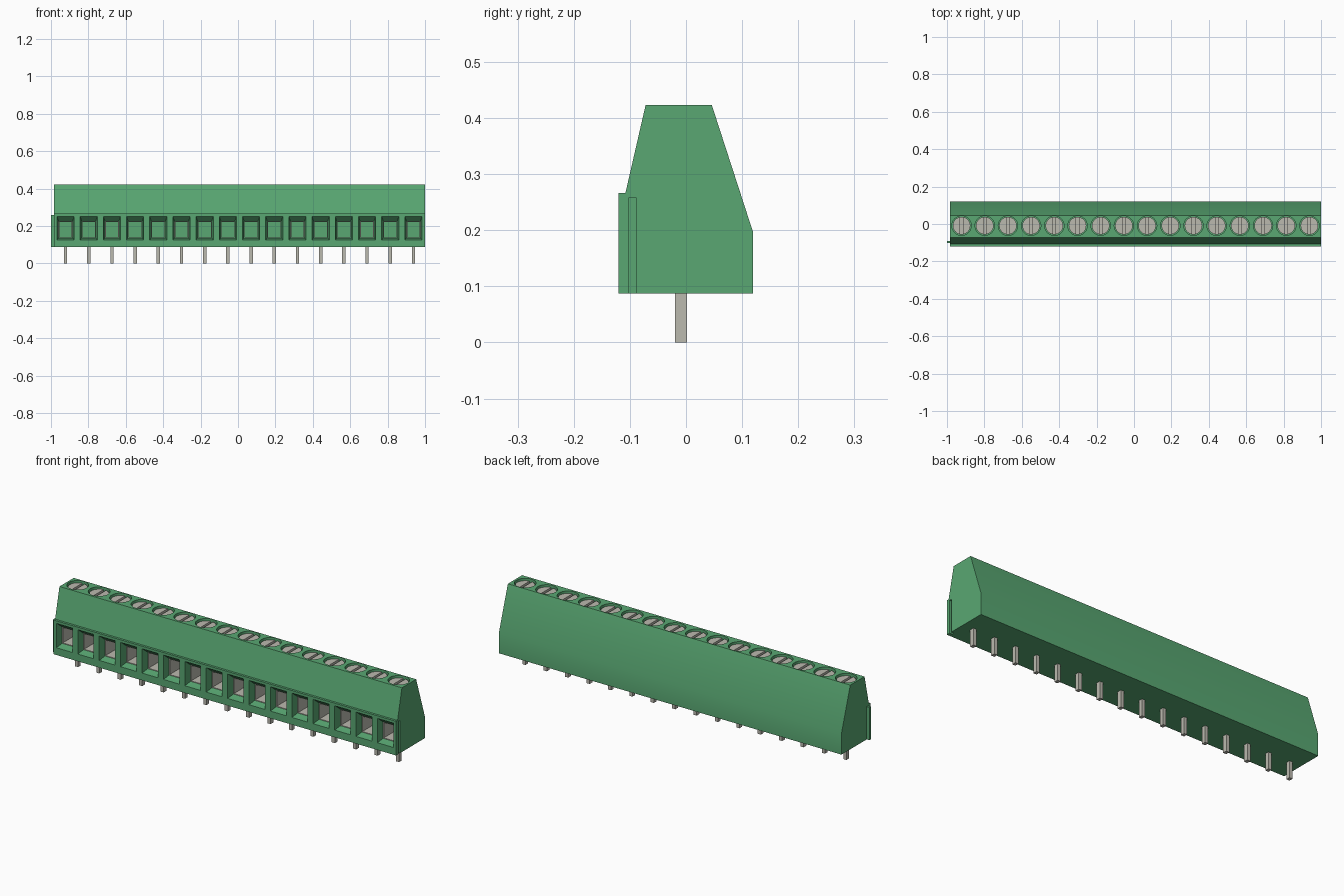
import bpy, bmesh, math

if "Cube" in bpy.data.objects:
    bpy.data.objects.remove(bpy.data.objects["Cube"], do_unlink=True)

POLES = 16
PITCH = 0.124
X_MIN, X_MAX = -0.984, 1.0
X0 = X_MIN + PITCH / 2          # centre of the first pole
SCREW_Y = -0.009


def material(name, rgb):
    m = bpy.data.materials.new(name)
    m.use_nodes = True
    m.diffuse_color = (*rgb, 1)
    m.node_tree.nodes["Principled BSDF"].inputs["Base Color"].default_value = (*rgb, 1)
    return m


GREEN = material("green plastic", (0.10, 0.39, 0.17))
METAL = material("grey metal", (0.50, 0.49, 0.43))


def finish(bm, name, mat):
    bmesh.ops.recalc_face_normals(bm, faces=bm.faces[:])
    me = bpy.data.meshes.new(name)
    bm.to_mesh(me)
    bm.free()
    me.materials.append(mat)
    ob = bpy.data.objects.new(name, me)
    bpy.context.collection.objects.link(ob)
    return ob


def loft(name, rings, mat, closed=False):
    """Join rings of points; cap the ends, or join last ring to first."""
    bm = bmesh.new()
    vs = [[bm.verts.new(p) for p in r] for r in rings]
    pairs = list(zip(vs, vs[1:]))
    if closed:
        pairs.append((vs[-1], vs[0]))
    else:
        bm.faces.new(vs[0])
        bm.faces.new(vs[-1])
    n = len(vs[0])
    for a, b in pairs:
        for i in range(n):
            j = (i + 1) % n
            bm.faces.new((a[i], a[j], b[j], b[i]))
    return finish(bm, name, mat)


def rect(y, hw, z0, z1, cx=X0):
    return [(cx - hw, y, z0), (cx + hw, y, z0), (cx + hw, y, z1), (cx - hw, y, z1)]


def box(name, x0, x1, y0, y1, z0, z1, mat):
    cx, hw = (x0 + x1) / 2, (x1 - x0) / 2
    return loft(name, [rect(y0, hw, z0, z1, cx), rect(y1, hw, z0, z1, cx)], mat)


def cylinder(name, r, z0, z1, mat, sides=32):
    rings = [[(X0 + r * math.cos(2 * math.pi * i / sides),
               SCREW_Y + r * math.sin(2 * math.pi * i / sides), z)
              for i in range(sides)] for z in (z0, z1)]
    return loft(name, rings, mat)


def apply_modifier(ob, mod):
    with bpy.context.temp_override(object=ob, active_object=ob, selected_objects=[ob]):
        bpy.ops.object.modifier_apply(modifier=mod.name)


def repeat(ob):
    """One copy for each pole."""
    m = ob.modifiers.new("poles", 'ARRAY')
    m.count = POLES
    m.use_relative_offset = False
    m.use_constant_offset = True
    m.constant_offset_displace = (PITCH, 0, 0)
    apply_modifier(ob, m)
    return ob


def cut(ob, cutter):
    cutter.hide_render = True
    m = ob.modifiers.new("cut", 'BOOLEAN')
    m.operation = 'DIFFERENCE'
    m.solver = 'EXACT'
    m.object = cutter
    apply_modifier(ob, m)
    bpy.data.objects.remove(cutter, do_unlink=True)


def smooth(ob):
    bpy.ops.object.select_all(action='DESELECT')
    ob.select_set(True)
    bpy.context.view_layer.objects.active = ob
    bpy.ops.object.shade_smooth_by_angle(angle=math.radians(30))


# Housing: side profile (y, z) extruded along x
profile = [(-0.12, 0.087), (0.119, 0.087), (0.119, 0.198), (0.046, 0.423),
           (-0.072, 0.423), (-0.108, 0.266), (-0.12, 0.266)]
housing = loft("housing", [[(x, y, z) for y, z in profile] for x in (X_MIN, X_MAX)], GREEN)

# Wire entries: funnel leading to a square hole
entry = loft("entry_cutter", [rect(-0.14, 0.046, 0.125, 0.252),
                              rect(-0.118, 0.046, 0.125, 0.252),
                              rect(-0.088, 0.037, 0.137, 0.225),
                              rect(0.03, 0.037, 0.137, 0.225)], GREEN)
cut(housing, repeat(entry))

# Screw wells in the top
cut(housing, repeat(cylinder("well_cutter", 0.052, 0.38, 0.45, GREEN)))

# Joining groove on the left end, matching tab on the right end
cut(housing, box("groove_cutter", 0.985, 1.02, -0.102, -0.089, 0.07, 0.258, GREEN))
box("joining_tab", -1.0, X_MIN, -0.102, -0.09, 0.087, 0.258, GREEN)
smooth(housing)

# Slotted screws
screws = cylinder("screws", 0.047, 0.375, 0.413, METAL)
cut(screws, box("slot_cutter", X0 - 0.007, X0 + 0.007, -0.1, 0.1, 0.394, 0.45, METAL))
repeat(screws)
smooth(screws)

# Metal clamp sleeves inside the wire entries
repeat(loft("clamp_sleeves", [rect(-0.086, 0.0365, 0.1375, 0.2245),
                              rect(0.029, 0.0365, 0.1375, 0.2245),
                              rect(0.029, 0.033, 0.141, 0.221),
                              rect(-0.086, 0.033, 0.141, 0.221)], METAL, closed=True))

# Solder pins
repeat(box("pins", X0 - 0.009, X0 + 0.009, -0.02, 0.002, 0, 0.095, METAL))
